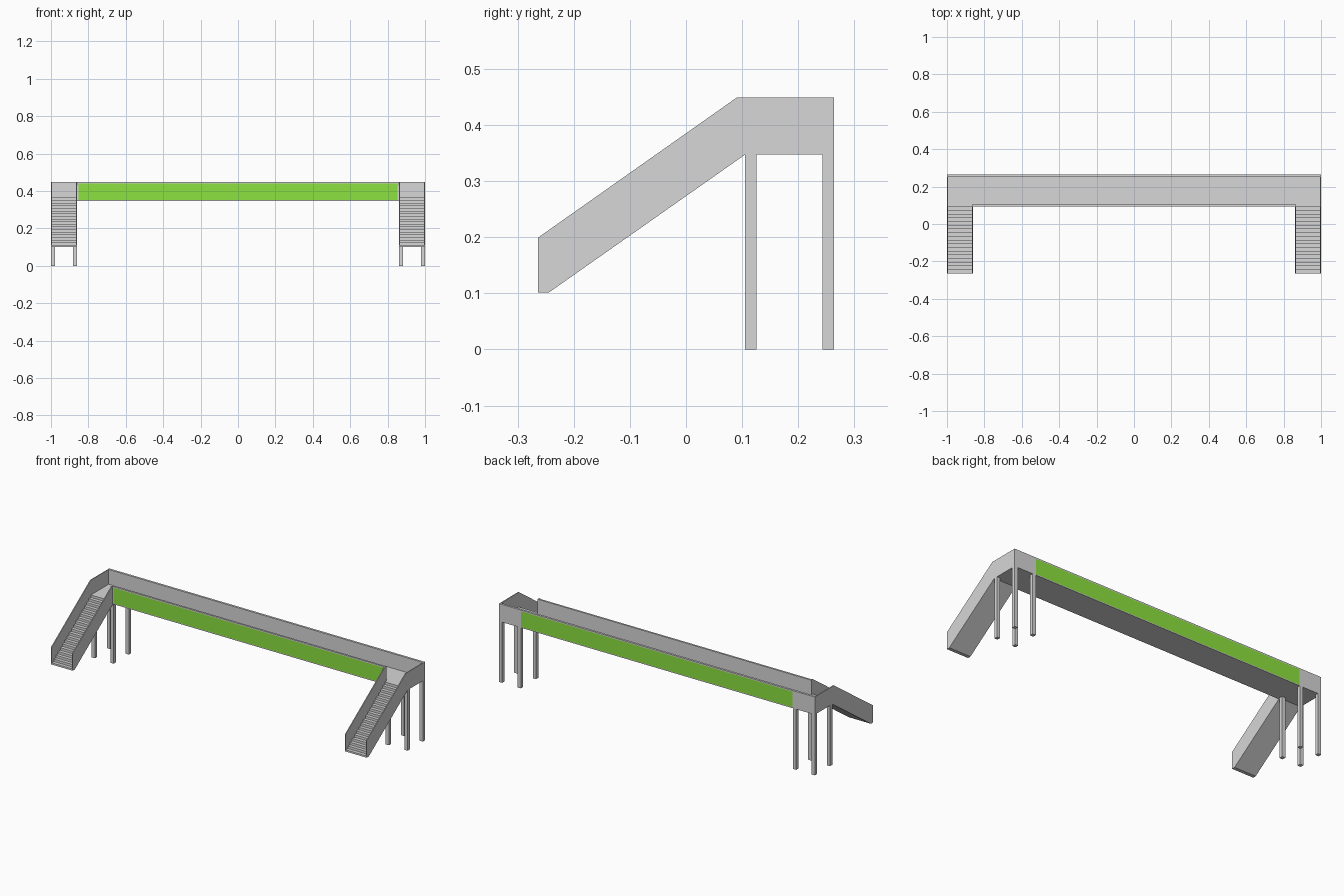
import bpy
import bmesh

cube = bpy.data.objects.get("Cube")
if cube:
    bpy.data.objects.remove(cube, do_unlink=True)


def material(name, color):
    m = bpy.data.materials.new(name)
    m.use_nodes = True
    m.diffuse_color = color
    m.node_tree.nodes["Principled BSDF"].inputs["Base Color"].default_value = color
    return m


grey = material("concrete grey", (0.68, 0.68, 0.68, 1))
green = material("panel green", (0.265, 0.76, 0.05, 1))


def extrude_x(name, profile, x0, x1):
    """Extrude a (y, z) outline from x0 to x1."""
    bm = bmesh.new()
    face = bm.faces.new([bm.verts.new((x0, y, z)) for y, z in profile])
    new = bmesh.ops.extrude_face_region(bm, geom=[face])["geom"]
    verts = [v for v in new if isinstance(v, bmesh.types.BMVert)]
    bmesh.ops.translate(bm, verts=verts, vec=(x1 - x0, 0, 0))
    bmesh.ops.recalc_face_normals(bm, faces=bm.faces)
    mesh = bpy.data.meshes.new(name)
    bm.to_mesh(mesh)
    bm.free()
    mesh.materials.append(grey)
    obj = bpy.data.objects.new(name, mesh)
    bpy.context.collection.objects.link(obj)
    return obj


def box(name, x, y, z):
    outline = [(y[0], z[0]), (y[1], z[0]), (y[1], z[1]), (y[0], z[1])]
    return extrude_x(name, outline, x[0], x[1])


def paint_panel(obj, half, z0, z1, outward):
    """Cut a flush rectangle into the outer face and colour it green."""
    obj.data.materials.append(green)
    bm = bmesh.new()
    bm.from_mesh(obj.data)
    cuts = [((s * half, 0, 0), (1, 0, 0)) for s in (-1, 1)]
    cuts += [((0, 0, z), (0, 0, 1)) for z in (z0, z1)]
    for point, normal in cuts:
        geom = bm.verts[:] + bm.edges[:] + bm.faces[:]
        bmesh.ops.bisect_plane(bm, geom=geom, plane_co=point, plane_no=normal)
    bm.normal_update()
    for f in bm.faces:
        c = f.calc_center_median()
        if f.normal.y * outward > 0.9 and abs(c.x) < half and z0 < c.z < z1:
            f.material_index = 1
    bm.to_mesh(obj.data)
    bm.free()


# Main levels and edges
BACK, FRONT, FOOT = 0.2635, 0.094, -0.264
JOIN, REAR_INNER = 0.105, 0.251
BASE, UNDER, FLOOR, TOP = 0.101, 0.347, 0.364, 0.4485
END, INNER, WALL, POST = 1.0, 0.862, 0.005, 0.0205

# Deck and long parapets with green outer panels
box("deck", (WALL - END, END - WALL), (JOIN, REAR_INNER), (UNDER, FLOOR))
rear = box("rear_parapet", (WALL - END, END - WALL), (REAR_INNER, BACK), (UNDER, TOP))
front = box("front_parapet", (-INNER, INNER), (FRONT, JOIN), (UNDER, TOP))
paint_panel(rear, 0.86, 0.352, 0.441, 1)
paint_panel(front, 0.853, 0.352, 0.441, -1)

# Stair outline: treads, landing, then the sloping underside
STEPS = 18
START = 0.111
run = (0.09 - FOOT) / STEPS
rise = (FLOOR - START) / STEPS
stair = [(FOOT, BASE)]
for i in range(STEPS):
    z = START + i * rise
    stair += [(FOOT + i * run, z), (FOOT + (i + 1) * run, z)]
stair += [(0.09, FLOOR), (JOIN, FLOOR), (JOIN, UNDER), (-0.245, BASE)]

# Side walls: the outer one continues along the end of the deck
inner_wall = [(FOOT, BASE), (-0.245, BASE), (JOIN, UNDER), (JOIN, TOP), (0.09, TOP), (FOOT, 0.199)]
outer_wall = inner_wall[:3] + [(BACK, UNDER), (BACK, TOP)] + inner_wall[4:]

for side, s in (("left", 1), ("right", -1)):
    extrude_x(side + "_stairs", stair, s * (INNER + WALL), s * (END - WALL))
    extrude_x(side + "_inner_stair_wall", inner_wall, s * INNER, s * (INNER + WALL))
    extrude_x(side + "_outer_wall", outer_wall, s * (END - WALL), s * END)
    # Four square posts under each end
    for row, y in (("front", JOIN), ("rear", BACK - POST)):
        for place, x in (("inner", INNER), ("outer", END - POST)):
            box(f"{side}_{row}_{place}_post", (s * x, s * (x + POST)), (y, y + POST), (0, UNDER))
